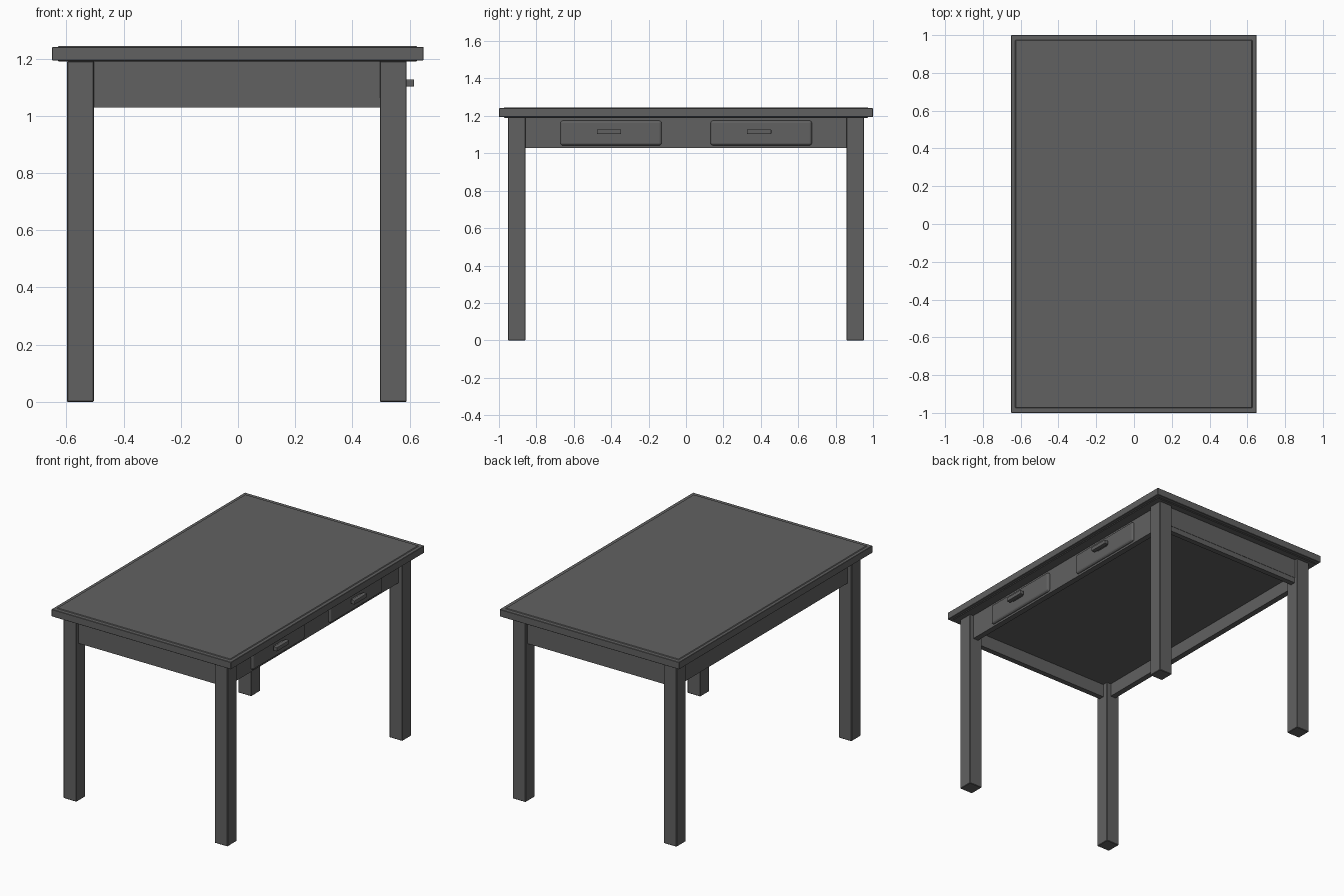
import bpy, bmesh
from mathutils import Vector

if "Cube" in bpy.data.objects:
    bpy.data.objects.remove(bpy.data.objects["Cube"])

dark = bpy.data.materials.new("dark_grey")
dark.diffuse_color = (0.12, 0.12, 0.12, 1)
dark.use_nodes = True
dark.node_tree.nodes["Principled BSDF"].inputs["Base Color"].default_value = dark.diffuse_color


def box(name, x, y, z, bevel=0.0, segments=1):
    """Box from (min, max) pairs, with an optional bevel."""
    bm = bmesh.new()
    bmesh.ops.create_cube(bm, size=1)
    for v in bm.verts:
        v.co = Vector([(a + b) / 2 + c * (b - a) for c, (a, b) in zip(v.co, (x, y, z))])
    mesh = bpy.data.meshes.new(name)
    bm.to_mesh(mesh)
    bm.free()
    mesh.materials.append(dark)
    obj = bpy.data.objects.new(name, mesh)
    bpy.context.collection.objects.link(obj)
    if bevel:
        mod = obj.modifiers.new("bevel", "BEVEL")
        mod.width = bevel
        mod.segments = segments
    return obj


# Table top with a slightly thinner rim around it
box("table_top", (-0.63, 0.627), (-0.975, 0.975), (1.19, 1.245), 0.004)
box("table_top_rim", (-0.65, 0.649), (-1, 1), (1.194, 1.241), 0.002)

# Legs
CX = -0.004
for xn, sx in (("left", -1), ("right", 1)):
    for yn, sy in (("front", -1), ("back", 1)):
        cx, cy = CX + sx * 0.547, sy * 0.904
        box(f"{yn}_{xn}_leg", (cx - 0.047, cx + 0.047),
            (cy - 0.047, cy + 0.047), (0, 1.191), 0.003)

# Long side aprons
for name, s in (("left_apron", -1), ("right_apron", 1)):
    xs = sorted((CX + s * 0.53, CX + s * 0.567))
    box(name, xs, (-0.87, 0.87), (1.029, 1.191))

# Short end aprons, each with a narrow lower rail set back a little
for name, s in (("front", -1), ("back", 1)):
    ys = sorted((s * 0.893, s * 0.93))
    box(name + "_apron", (CX - 0.51, CX + 0.51), ys, (1.063, 1.191))
    ys = sorted((s * 0.893, s * 0.928))
    box(name + "_lower_rail", (CX - 0.51, CX + 0.51), ys, (1.029, 1.063))

# Panel closing the space under the top
box("under_panel", (CX - 0.54, CX + 0.54), (-0.9, 0.9), (1.115, 1.13))

# Drawer fronts and their pulls
for name, y in (("front", -0.401), ("back", 0.402)):
    box(name + "_drawer", (0.53, 0.578), (y - 0.271, y + 0.271), (1.042, 1.175), 0.014, 3)
    yh = y - 0.011
    box(name + "_drawer_pull", (0.588, 0.616), (yh - 0.065, yh + 0.065), (1.102, 1.128), 0.004, 2)
    box(name + "_pull_stem", (0.57, 0.595), (yh - 0.045, yh + 0.045), (1.107, 1.123))
